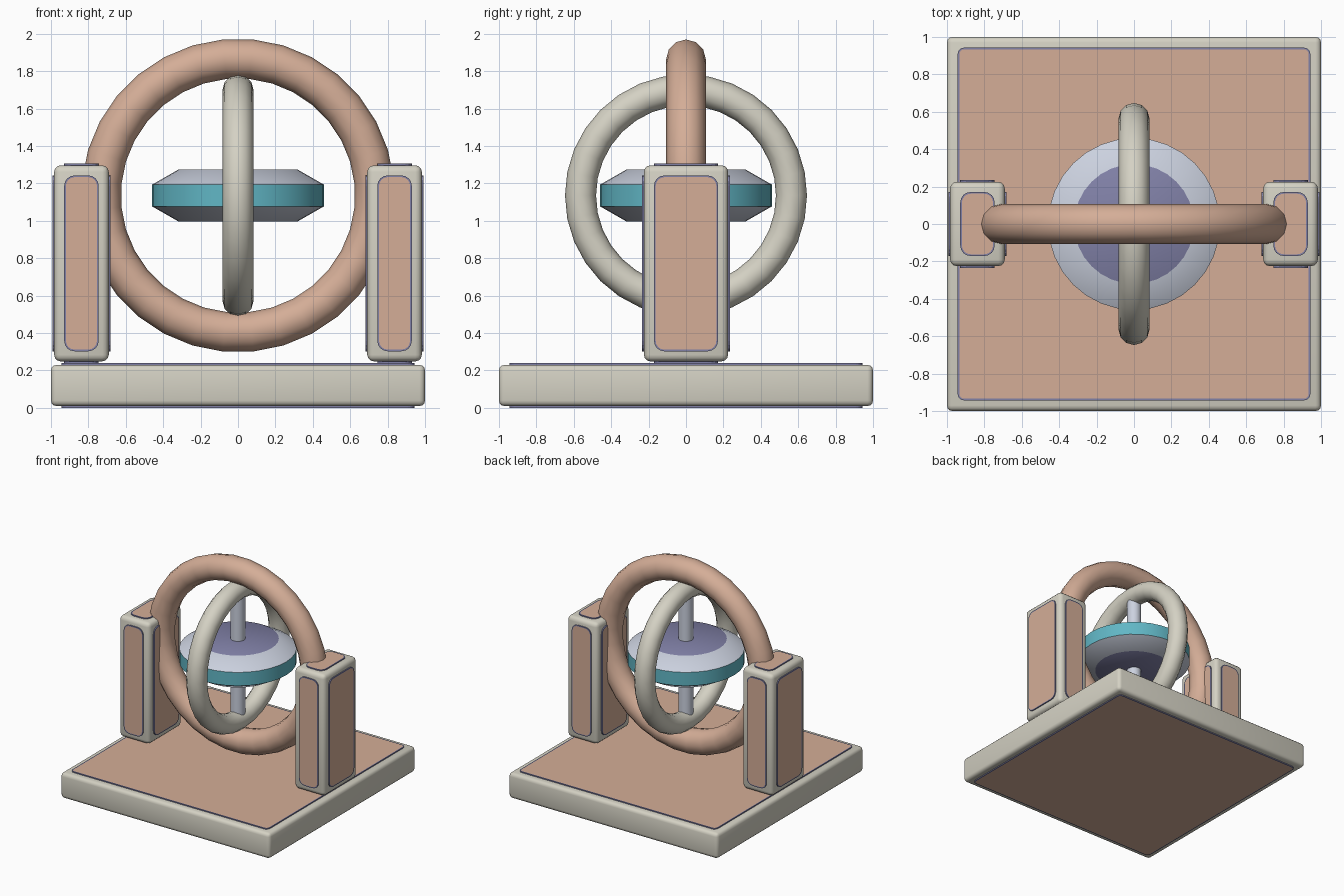
import bpy, bmesh, math
from mathutils import Vector

if "Cube" in bpy.data.objects:
    bpy.data.objects.remove(bpy.data.objects["Cube"])


def material(name, rgb):
    m = bpy.data.materials.new(name)
    m.diffuse_color = (*rgb, 1)
    m.use_nodes = True
    m.node_tree.nodes["Principled BSDF"].inputs["Base Color"].default_value = m.diffuse_color
    return m


CREAM = material("cream", (0.66, 0.64, 0.55))
TAN = material("tan", (0.66, 0.42, 0.31))
PURPLE = material("dusty purple", (0.22, 0.22, 0.39))
SILVER = material("silver blue", (0.60, 0.64, 0.74))
TEAL = material("teal", (0.12, 0.47, 0.56))
MID = 1.135  # height of the ring centre


def finish(name, bm, mats, smooth=True):
    me = bpy.data.meshes.new(name)
    bmesh.ops.recalc_face_normals(bm, faces=bm.faces)
    bm.to_mesh(me)
    bm.free()
    for m in mats:
        me.materials.append(m)
    ob = bpy.data.objects.new(name, me)
    bpy.context.collection.objects.link(ob)
    if smooth:
        shade(ob)
    return ob


def shade(ob):
    bpy.ops.object.select_all(action='DESELECT')
    ob.select_set(True)
    bpy.context.view_layer.objects.active = ob
    bpy.ops.object.shade_smooth_by_angle(angle=math.radians(35))


def rounded_block(name, centre, half, radius):
    bm = bmesh.new()
    bmesh.ops.create_cube(bm, size=2)
    for v in bm.verts:
        v.co = Vector(centre) + Vector(v.co[i] * half[i] for i in range(3))
    bmesh.ops.bevel(bm, geom=bm.edges[:], offset=radius, segments=3,
                    profile=0.5, affect='EDGES')
    return finish(name, bm, [CREAM])


def panel(name, centre, half, axis, side, inset, radius, thick=0.009):
    """Rounded plate with a purple rim on one face of a block."""
    a, b = [i for i in range(3) if i != axis]
    ha, hb = half[a] - inset, half[b] - inset

    def outline(shrink, height):
        pts = []
        for q, (sa, sb) in enumerate(((1, 1), (-1, 1), (-1, -1), (1, -1))):
            for k in range(5):
                t = math.radians(90 * q + 22.5 * k)
                p = Vector(centre)
                p[a] += sa * (ha - radius) + (radius - shrink) * math.cos(t)
                p[b] += sb * (hb - radius) + (radius - shrink) * math.sin(t)
                p[axis] += side * (half[axis] + height)
                pts.append(p)
        return pts

    bm = bmesh.new()
    loops = [[bm.verts.new(p) for p in outline(s, h)]
             for s, h in ((0, -0.01), (0, thick), (0.009, thick))]
    n = len(loops[0])
    for lo, hi in zip(loops, loops[1:]):
        for i in range(n):
            bm.faces.new((lo[i], lo[(i + 1) % n], hi[(i + 1) % n], hi[i]))
    bm.faces.new(loops[0][::-1])
    bm.faces.new(loops[-1]).material_index = 1
    return finish(name, bm, [PURPLE, TAN], smooth=False)


def ring(name, major, minor, rotation, mat):
    bpy.ops.mesh.primitive_torus_add(major_radius=major, minor_radius=minor,
                                     major_segments=32, minor_segments=12,
                                     location=(0, 0, MID), rotation=rotation)
    ob = bpy.context.object
    ob.name = name
    ob.data.materials.append(mat)
    shade(ob)


# Base slab with panels above and below
base_c, base_h = (0, 0, 0.119), (1, 1, 0.11)
rounded_block("base", base_c, base_h, 0.03)
for side, label in ((1, "top"), (-1, "bottom")):
    panel("base_panel_" + label, base_c, base_h, 2, side, 0.057, 0.035)

# Two posts, each with a panel on all six faces
for sx, label in ((-1, "left"), (1, "right")):
    c, h = (sx * 0.837, 0, 0.772), (0.146, 0.225, 0.524)
    rounded_block("post_" + label, c, h, 0.035)
    for axis in range(3):
        for side in (-1, 1):
            panel(f"post_panel_{label}_{'xyz'[axis]}{side}", c, h, axis, side,
                  0.054, 0.055)

# Gimbal rings
ring("outer_ring", 0.732, 0.106, (math.pi / 2, math.pi / 32, 0), TAN)
ring("inner_ring", 0.564, 0.083, (0, math.pi / 2, 0), CREAM)

# Rotor: bevelled disc turned from a short profile
SEG = 32
bm = bmesh.new()
profile = [(0.32, -0.138), (0.46, -0.058), (0.46, 0.058), (0.32, 0.138)]
rows = [[bm.verts.new((r * math.cos(2 * math.pi * i / SEG),
                       r * math.sin(2 * math.pi * i / SEG), MID + z))
         for i in range(SEG)] for r, z in profile]
for k in range(3):
    for i in range(SEG):
        j = (i + 1) % SEG
        f = bm.faces.new((rows[k][i], rows[k][j], rows[k + 1][j], rows[k + 1][i]))
        f.material_index = 1 if k == 1 else 0
for cap in (rows[0][::-1], rows[-1]):
    bm.faces.new(cap).material_index = 2
finish("rotor", bm, [SILVER, TEAL, PURPLE])

# Axle through the rotor
bpy.ops.mesh.primitive_cylinder_add(vertices=16, radius=0.058, depth=1.1,
                                    location=(0, 0, MID))
axle = bpy.context.object
axle.name = "axle"
axle.data.materials.append(SILVER)
shade(axle)
